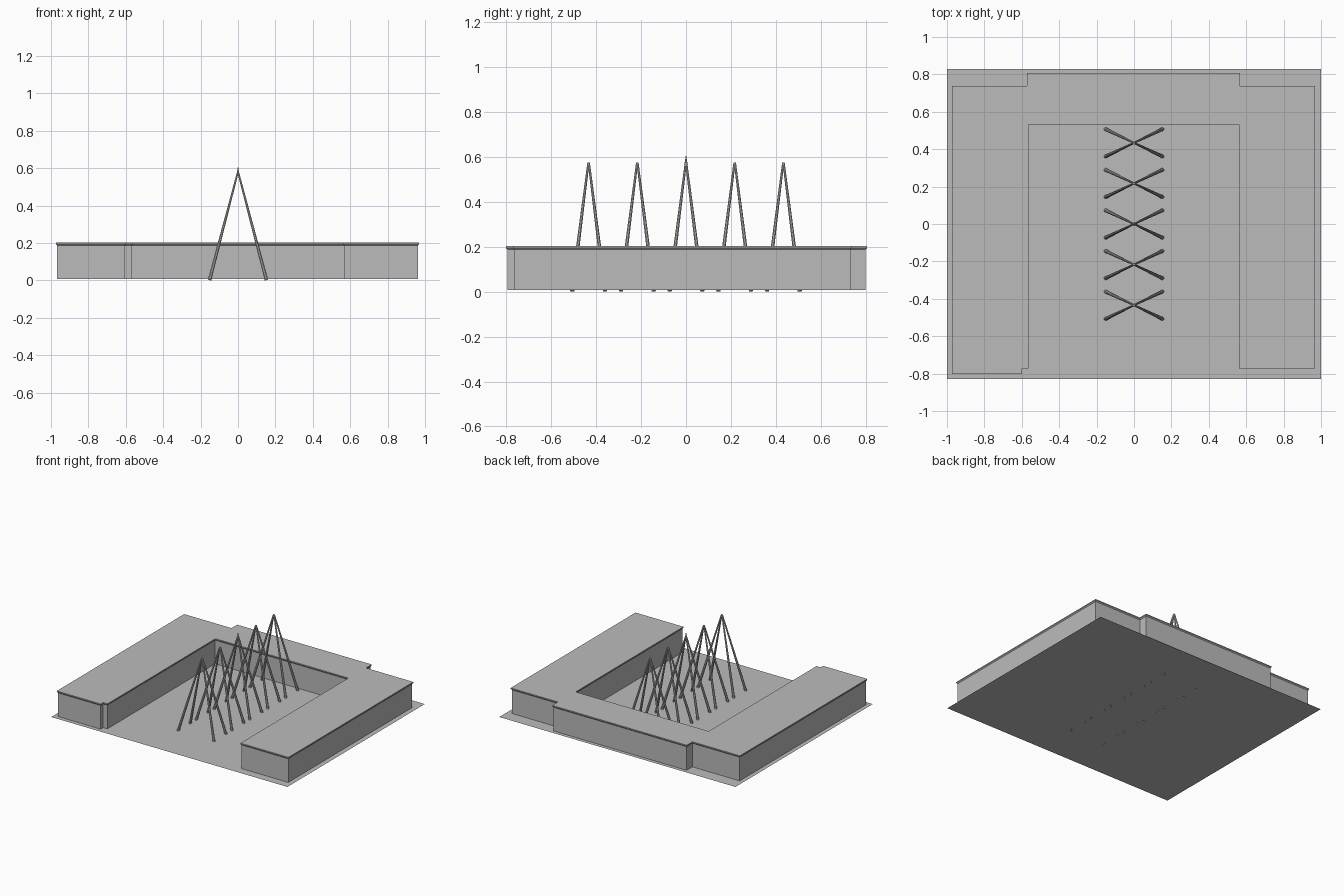
import bpy
import bmesh
from mathutils import Vector

cube = bpy.data.objects.get("Cube")
if cube:
    bpy.data.objects.remove(cube, do_unlink=True)

GROUND = 0.007

grey = bpy.data.materials.new("plain_grey")
grey.use_nodes = True
colour = (0.5, 0.5, 0.5, 1)
grey.diffuse_color = colour
grey.node_tree.nodes["Principled BSDF"].inputs["Base Color"].default_value = colour


def finish(bm, name):
    mesh = bpy.data.meshes.new(name)
    bm.to_mesh(mesh)
    bm.free()
    mesh.materials.append(grey)
    obj = bpy.data.objects.new(name, mesh)
    bpy.context.collection.objects.link(obj)
    return obj


def inset(points, d):
    """Move every edge of a counter-clockwise right-angled outline inward."""
    result = []
    for i, p in enumerate(points):
        a = (p - points[i - 1]).normalized()
        b = (points[(i + 1) % len(points)] - p).normalized()
        result.append(p + d * Vector((-a.y - b.y, a.x + b.x)))
    return result


def rod(name, start, end, r1, r2, sides=8):
    """Tapered rod between two points."""
    start, end = Vector(start), Vector(end)
    axis = end - start
    bm = bmesh.new()
    bmesh.ops.create_cone(bm, cap_ends=True, segments=sides,
                          radius1=r1, radius2=r2, depth=axis.length)
    obj = finish(bm, name)
    obj.location = (start + end) / 2
    obj.rotation_euler = axis.to_track_quat('Z', 'Y').to_euler()
    return obj


# Ground sheet
bm = bmesh.new()
bm.faces.new([bm.verts.new((x, y, GROUND)) for x, y in
              ((-1, -0.83), (1, -0.83), (1, 0.83), (-1, 0.83))])
finish(bm, "ground_sheet")

# U-shaped building: walls that flare out to a thin roof edge
outline = [Vector(p) for p in (
    (-0.973, -0.802), (-0.599, -0.802), (-0.599, -0.772), (-0.564, -0.772),
    (-0.564, 0.532), (0.562, 0.532), (0.562, -0.772), (0.968, -0.772),
    (0.968, 0.738), (0.567, 0.738), (0.567, 0.807), (-0.572, 0.807),
    (-0.572, 0.738), (-0.973, 0.738))]
bm = bmesh.new()
rings = []
for d, z in ((0.006, GROUND), (0.006, 0.188), (0, 0.195), (0, 0.203)):
    rings.append([bm.verts.new((p.x, p.y, z)) for p in inset(outline, d)])
n = len(outline)
for low, high in zip(rings, rings[1:]):
    for i in range(n):
        j = (i + 1) % n
        bm.faces.new((low[i], low[j], high[j], high[i]))
bm.faces.new(rings[-1])
bm.faces.new(rings[0][::-1])
finish(bm, "courtyard_building")

# Five tents of four leaning poles in the courtyard
for row in range(-2, 3):
    y = row * 0.217
    for sx in (-1, 1):
        for sy in (-1, 1):
            rod("leaning_pole", (sx * 0.152, y + sy * 0.073, 0.003),
                (sx * 0.002, y + sy * 0.001, 0.575), 0.010, 0.005)

# Pointed tip on the middle tent
rod("middle_tip", (0, 0, 0.565), (0, 0, 0.605), 0.008, 0.001)
